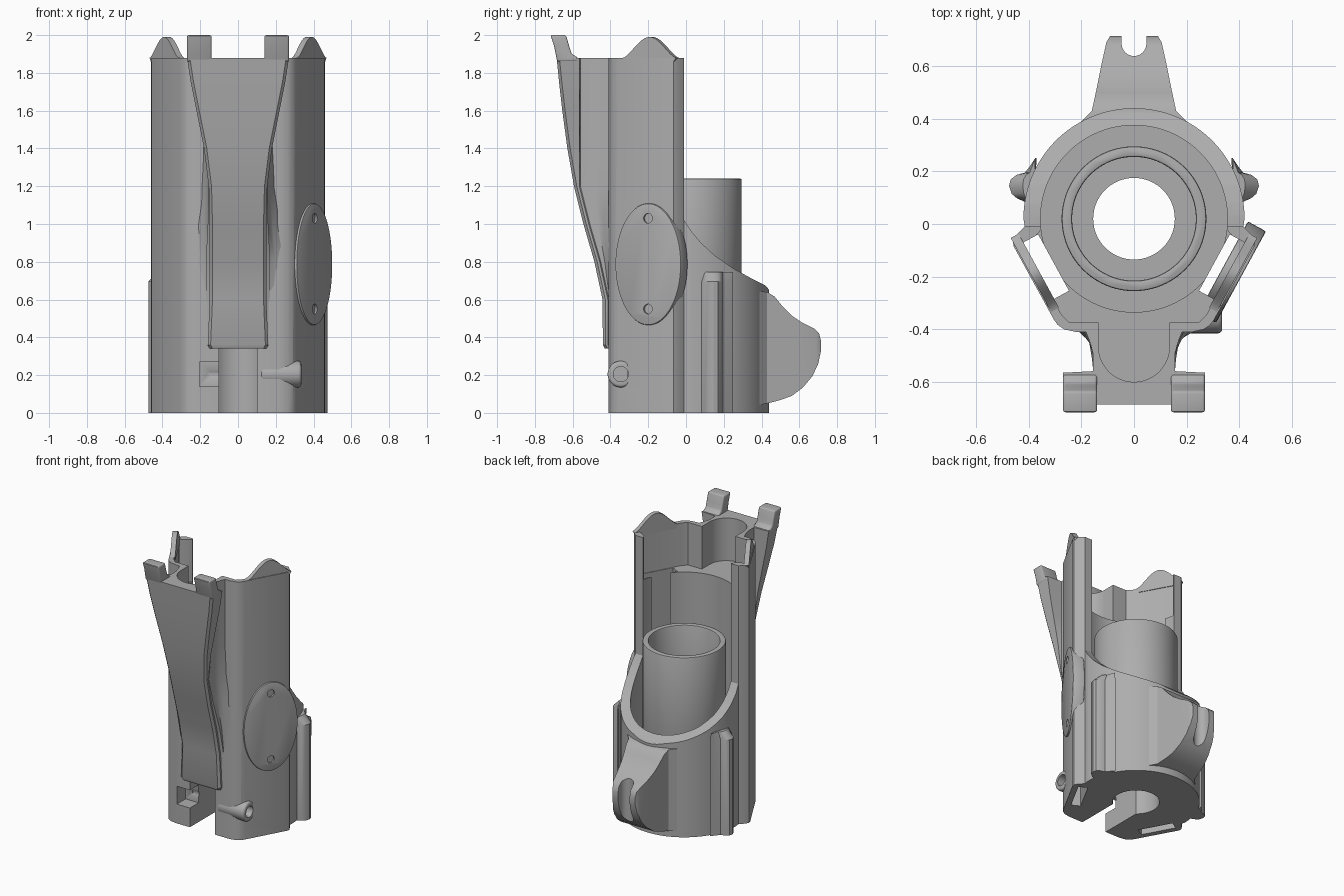
import bpy, bmesh
from math import sin, cos, pi, radians
from mathutils import Matrix, Vector

if "Cube" in bpy.data.objects:
    bpy.data.objects.remove(bpy.data.objects["Cube"])

grey = bpy.data.materials.new("plain grey")
grey.use_nodes = True
grey.diffuse_color = (0.42, 0.42, 0.42, 1)
grey.node_tree.nodes["Principled BSDF"].inputs["Base Color"].default_value = (0.42, 0.42, 0.42, 1)

CY = 0.02          # y of the bore axis
TOP = 1.88         # top of the tall wall
SHELF = 1.57       # top of the thick part of the wall


def frame(x, y, z, origin=(0, 0, 0)):
    m = Matrix((x, y, z)).transposed().to_4x4()
    m.translation = Vector(origin)
    return m


WORLD = Matrix()
SIDE = frame((0, 1, 0), (0, 0, 1), (1, 0, 0))     # (y, z) profiles, extruded in x


def flank(side):
    """(along the slanted wall, height) profiles, extruded away from the bore axis"""
    a = radians(28.6)
    return frame((side * sin(a), cos(a), 0), (0, 0, 1), (side * cos(a), -sin(a), 0), (0, CY, 0))


def loft(name, rings, m=WORLD):
    bm = bmesh.new()
    rows = [[bm.verts.new(m @ Vector(p)) for p in ring] for ring in rings]
    n = len(rows[0])
    for a, b in zip(rows, rows[1:]):
        for i in range(n):
            bm.faces.new((a[i], a[(i + 1) % n], b[(i + 1) % n], b[i]))
    bm.faces.new(rows[0][::-1])
    bm.faces.new(rows[-1])
    bmesh.ops.recalc_face_normals(bm, faces=bm.faces)
    mesh = bpy.data.meshes.new(name)
    bm.to_mesh(mesh)
    bm.free()
    mesh.materials.append(grey)
    ob = bpy.data.objects.new(name, mesh)
    bpy.context.collection.objects.link(ob)
    return ob


def prism(name, pts, lo, hi, m=WORLD):
    return loft(name, [[(x, y, h) for x, y in pts] for h in (lo, hi)], m)


def oval(cx, cy, rx, ry=None, n=64, start=0, sweep=2 * pi):
    ry = ry or rx
    return [(cx + rx * cos(start + sweep * i / n), cy + ry * sin(start + sweep * i / n)) for i in range(n)]


def rect(x0, x1, y0, y1):
    return [(x0, y0), (x1, y0), (x1, y1), (x0, y1)]


def both(half):
    """close a right-hand outline with its mirror image"""
    return half + [(-x, y) for x, y in reversed(half)]


def bake(ob):
    dg = bpy.context.evaluated_depsgraph_get()
    mesh = bpy.data.meshes.new_from_object(ob.evaluated_get(dg))
    ob.modifiers.clear()
    ob.data = mesh


def carve(ob, cutters, op='DIFFERENCE', keep=False):
    for c in cutters:
        mod = ob.modifiers.new("cut", 'BOOLEAN')
        mod.operation, mod.solver, mod.object = op, 'EXACT', c
        bake(ob)
        if not keep:
            bpy.data.objects.remove(c)


def bevel(ob, width, segments=3):
    mod = ob.modifiers.new("round", 'BEVEL')
    mod.width, mod.segments, mod.limit_method = width, segments, 'ANGLE'
    mod.angle_limit = radians(40)
    bake(ob)


# Main body: round back, slanted flanks, flat front
back = oval(0, CY, 0.42, n=48, start=pi / 2, sweep=-pi / 2)[1:]
plan = [(0, CY + 0.42)] + back + [(0.42, CY), (0.415, -0.01), (0.445, -0.04), (0.46, -0.065), (0.457, -0.085),
        (0.305, -0.362), (0.29, -0.383), (0.265, -0.4), (0.22, -0.41)]
body = prism("body", plan + [(-x, y) for x, y in reversed(plan[1:])], 0, TOP)

rear_cut = [(-0.01, 2.3), (-0.01, 1.02), (0.03, 0.96), (0.08, 0.9), (0.15, 0.835), (0.25, 0.765),
            (0.35, 0.71), (0.42, 0.675), (0.45, 0.64), (0.7, 0.6), (0.7, 2.3)]
upper_void = both([(0.25, 0.1), (0.36, -0.03), (0.415, -0.09), (0.275, -0.345), (0.245, -0.375)])
channel = prism("channel", [(0.135, -0.3)] + oval(0, -0.465, 0.135, n=24, sweep=-pi)
                + [(-0.135, -0.465), (-0.135, -0.3)], SHELF, 2.3)
screw_hole = prism("screw_hole", oval(-0.345, 0.205, 0.04, n=32), -0.15, 0.5, SIDE)
carve(body, [prism("c", rear_cut, -0.7, 0.7, SIDE),
             prism("c", oval(0, CY, 0.355, n=96), 0.45, 2.3),
             prism("c", oval(0, CY, 0.155), -0.1, 0.6),
             prism("c", upper_void, SHELF, 2.3),
             prism("c", rect(-0.1, 0.1, -0.6, 0), -0.1, 0.35),
             prism("c", rect(-0.205, -0.09, -0.6, -0.31), 0.14, 0.27)]
      + [prism("c", rect(-0.122, 0.122, -0.1, 2.3), 0.348, 0.412, flank(s)) for s in (-1, 1)])
carve(body, [channel, screw_hole], keep=True)

# Flared front panel: a neck with side flanges that open towards the top
rings = []
for z, front, w, neck, root in [(0.34, -0.43, 0.15, 0.16, 0.17), (0.36, -0.44, 0.16, 0.17, 0.18),
                                (0.6, -0.442, 0.15, 0.17, 0.26), (0.8, -0.485, 0.15, 0.17, 0.26),
                                (1.0, -0.543, 0.15, 0.16, 0.23), (1.2, -0.593, 0.155, 0.155, 0.2),
                                (1.4, -0.628, 0.18, 0.155, 0.19), (1.6, -0.655, 0.22, 0.155, 0.19),
                                (1.75, -0.672, 0.25, 0.155, 0.19), (TOP, -0.685, 0.27, 0.155, 0.19)]:
    rear = max(-0.565, front + 0.028)
    gap = rear + 0.39
    half = [(root, -0.39), ((root + 2 * neck) / 3, -0.39 + 0.35 * gap), (neck, -0.39 + 0.6 * gap),
            (neck, rear + 0.006), (w, rear), (w, front + 0.015), (w - 0.015, front)]
    rings.append([(x, y, z) for x, y in both(half)])
panel = loft("front_panel", rings)
carve(panel, [channel], keep=True)

# Two tabs standing on the panel, and the humps on the flanks
for s, side in ((1, "left"), (-1, "right")):
    lo, hi = sorted((s * 0.14, s * 0.27))
    tab = prism(side + "_tab", [(-0.57, 1.86), (-0.682, 1.86), (-0.698, 1.94), (-0.718, 2.0),
                                (-0.635, 2.0), (-0.618, 1.94), (-0.605, 1.9), (-0.57, 1.88)], lo, hi, SIDE)
    bevel(tab, 0.012)
    hump = [(-0.16 + 0.32 * i / 32, 1.88 + 0.11 * (0.5 + 0.5 * cos(pi * (i - 16) / 16)) ** 0.75)
            for i in range(33)]
    prism(side + "_hump", [(0.14, 1.85)] + [(-0.14, 1.85)] + hump, 0.412, 0.446, flank(s))
    # Vertical rib on each side of the round back
    rib = [(0.38, 0.05), (0.417, 0.085), (0.445, 0.098), (0.465, 0.115), (0.475, 0.145), (0.468, 0.17),
           (0.445, 0.187), (0.415, 0.195), (0.395, 0.22), (0.37, 0.25)]
    cap = [(0.38 + (x - 0.38) * 0.45, y) for x, y in rib]
    loft(side + "_rib", [[(s * x, y, z) for x, y in r] for r, z in ((rib, 0), (rib, 0.695), (cap, 0.745))])

# Oval cover plate with two screw holes
cover = prism("oval_cover", oval(0, 0.787, 0.198, 0.322, n=96), 0.385, 0.463, flank(1))
bevel(cover, 0.006, 2)
carve(cover, [prism("c", oval(0, z, 0.026, n=24), 0.43, 0.6, flank(1)) for z in (0.55, 1.03)])

# Clamp screw boss
boss = prism("screw_boss", oval(-0.345, 0.205, 0.07, n=48), 0.12, 0.335, SIDE)
bevel(boss, 0.015)
carve(boss, [screw_hole])
bpy.data.objects.remove(channel)

# Inner tube
tube = prism("inner_tube", oval(0, CY, 0.275, n=96), 0.4, 1.24)
carve(tube, [prism("c", oval(0, CY, 0.235, n=96), 0.3, 1.4)])
bevel(tube, 0.008, 2)

# Forked lug at the back
lug = prism("rear_lug", both([(0.2, 0.39), (0.16, 0.43), (0.145, 0.5), (0.125, 0.6),
                              (0.105, 0.69), (0.09, 0.715)]), -0.1, 1)
lug_side = [(0.38, 0.645), (0.43, 0.64), (0.47, 0.615), (0.51, 0.565), (0.56, 0.515), (0.62, 0.475),
            (0.68, 0.445), (0.705, 0.42), (0.715, 0.38), (0.715, 0.33), (0.7, 0.26), (0.67, 0.195),
            (0.62, 0.135), (0.56, 0.09), (0.5, 0.068), (0.45, 0.055), (0.38, 0.04)]
carve(lug, [prism("c", lug_side, -0.4, 0.4, SIDE)], 'INTERSECT')
carve(lug, [prism("c", [(-0.047, 0.8)] + oval(0, 0.685, 0.047, n=16, start=pi, sweep=pi)
                  + [(0.047, 0.685), (0.047, 0.8)], -0.2, 1.1)])

# Smooth shading with sharp edges kept
bpy.ops.object.select_all(action='DESELECT')
for ob in bpy.context.collection.objects:
    if ob.type == 'MESH' and ob.data.materials and ob.data.materials[0] == grey:
        ob.select_set(True)
        bpy.context.view_layer.objects.active = ob
bpy.ops.object.shade_smooth_by_angle(angle=radians(32))
